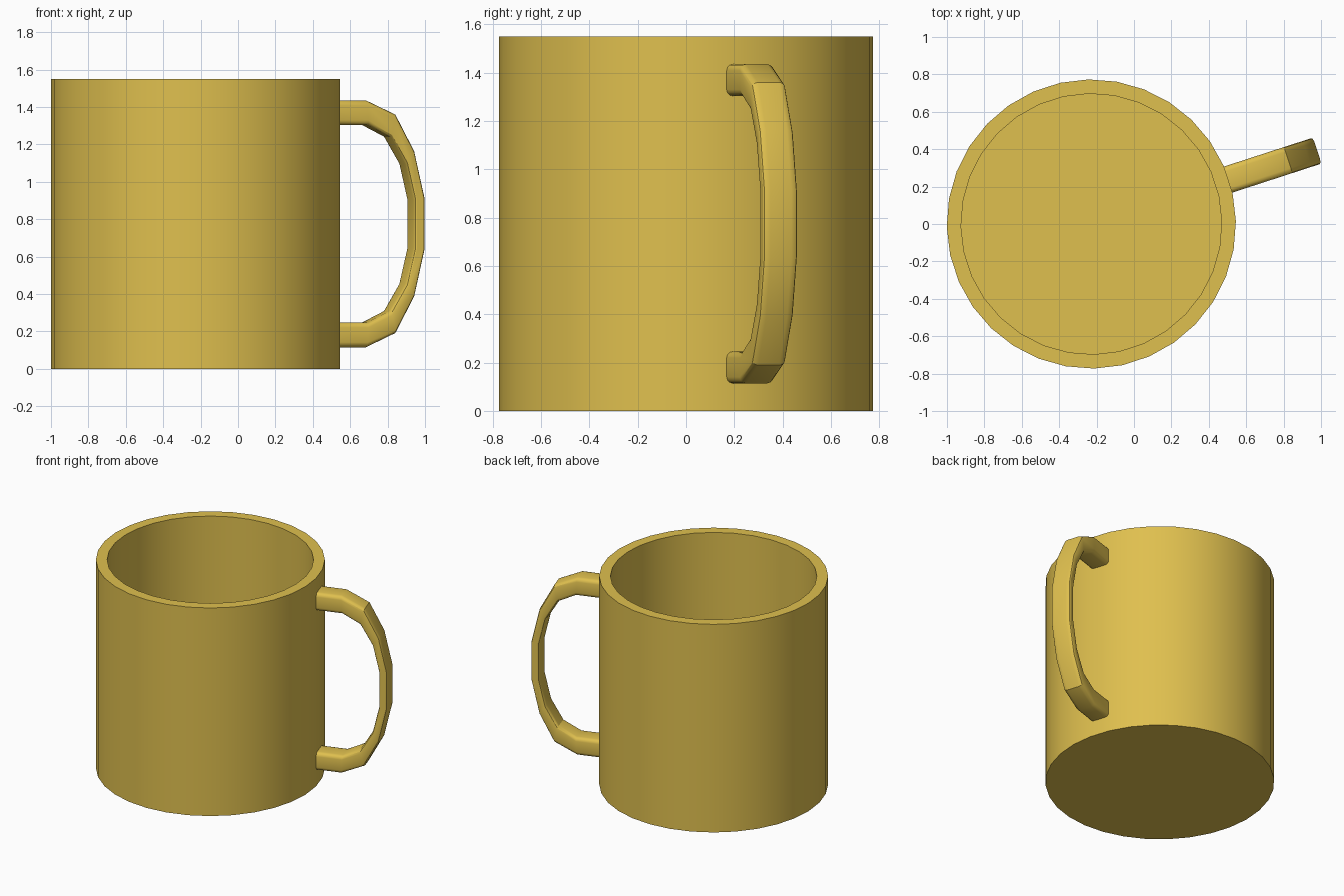
import bpy, bmesh, math
from mathutils import Vector

if "Cube" in bpy.data.objects:
    bpy.data.objects.remove(bpy.data.objects["Cube"])

CX = -0.228                      # cup axis
TURN = math.radians(18)          # direction of the handle
SIDES = 32

mustard = bpy.data.materials.new("mustard_glaze")
mustard.diffuse_color = (0.74, 0.525, 0.077, 1)
mustard.use_nodes = True
mustard.node_tree.nodes["Principled BSDF"].inputs["Base Color"].default_value = mustard.diffuse_color


def skin(name, rings, closed_path=False):
    """Join equal rings of points with quads and cap both ends."""
    bm = bmesh.new()
    loops = [[bm.verts.new(p) for p in ring] for ring in rings]
    n = len(loops[0])
    for a, b in zip(loops, loops[1:]):
        for i in range(n):
            j = (i + 1) % n
            bm.faces.new((a[i], a[j], b[j], b[i]))
    bm.faces.new(loops[0][::-1])
    bm.faces.new(loops[-1])
    bmesh.ops.recalc_face_normals(bm, faces=bm.faces)
    me = bpy.data.meshes.new(name)
    bm.to_mesh(me)
    bm.free()
    me.materials.append(mustard)
    ob = bpy.data.objects.new(name, me)
    bpy.context.collection.objects.link(ob)
    bpy.ops.object.select_all(action='DESELECT')
    ob.select_set(True)
    bpy.context.view_layer.objects.active = ob
    bpy.ops.object.shade_smooth_by_angle(angle=math.radians(31))
    return ob


# Cup: outer wall, rim, inner wall and floor
def circle(r, z):
    start = TURN - math.pi / SIDES       # handle sits in the middle of a facet
    return [(CX + r * math.cos(start + 2 * math.pi * i / SIDES),
             r * math.sin(start + 2 * math.pi * i / SIDES), z) for i in range(SIDES)]


skin("cup", [circle(r, z) for r, z in
             ((0.773, 0), (0.773, 1.55), (0.697, 1.55), (0.697, 0.08))])

# Handle: upper half as (outer r, outer z, inner r, inner z), mirrored below
MID = 0.775
upper = [(0.75, 1.435, 0.75, 1.303), (0.944, 1.435, 0.952, 1.303),
         (1.107, 1.36, 1.078, 1.24), (1.212, 1.165, 1.165, 1.095),
         (1.27, 0.915, 1.21, 0.905)]
lower = [(a, 2 * MID - b, c, 2 * MID - d) for a, b, c, d in reversed(upper)]

# Rounded cross-section: u across the width, v from inner (-1) to outer (1)
section = []
for k, (su, sv) in enumerate(((1, 1), (-1, 1), (-1, -1), (1, -1))):
    for i in range(4):
        t = math.radians(90 * k + 30 * i)
        section.append((su * 0.62 + 0.38 * math.cos(t), sv * 0.6 + 0.4 * math.sin(t)))

radial = Vector((math.cos(TURN), math.sin(TURN), 0))
across = Vector((-math.sin(TURN), math.cos(TURN), 0))
rings = []
for ro, zo, ri, zi in upper + lower:
    outer = Vector((CX, 0, zo)) + radial * ro
    inner = Vector((CX, 0, zi)) + radial * ri
    rings.append([inner.lerp(outer, (v + 1) / 2) + across * (0.073 * u)
                  for u, v in section])
skin("handle", rings)
